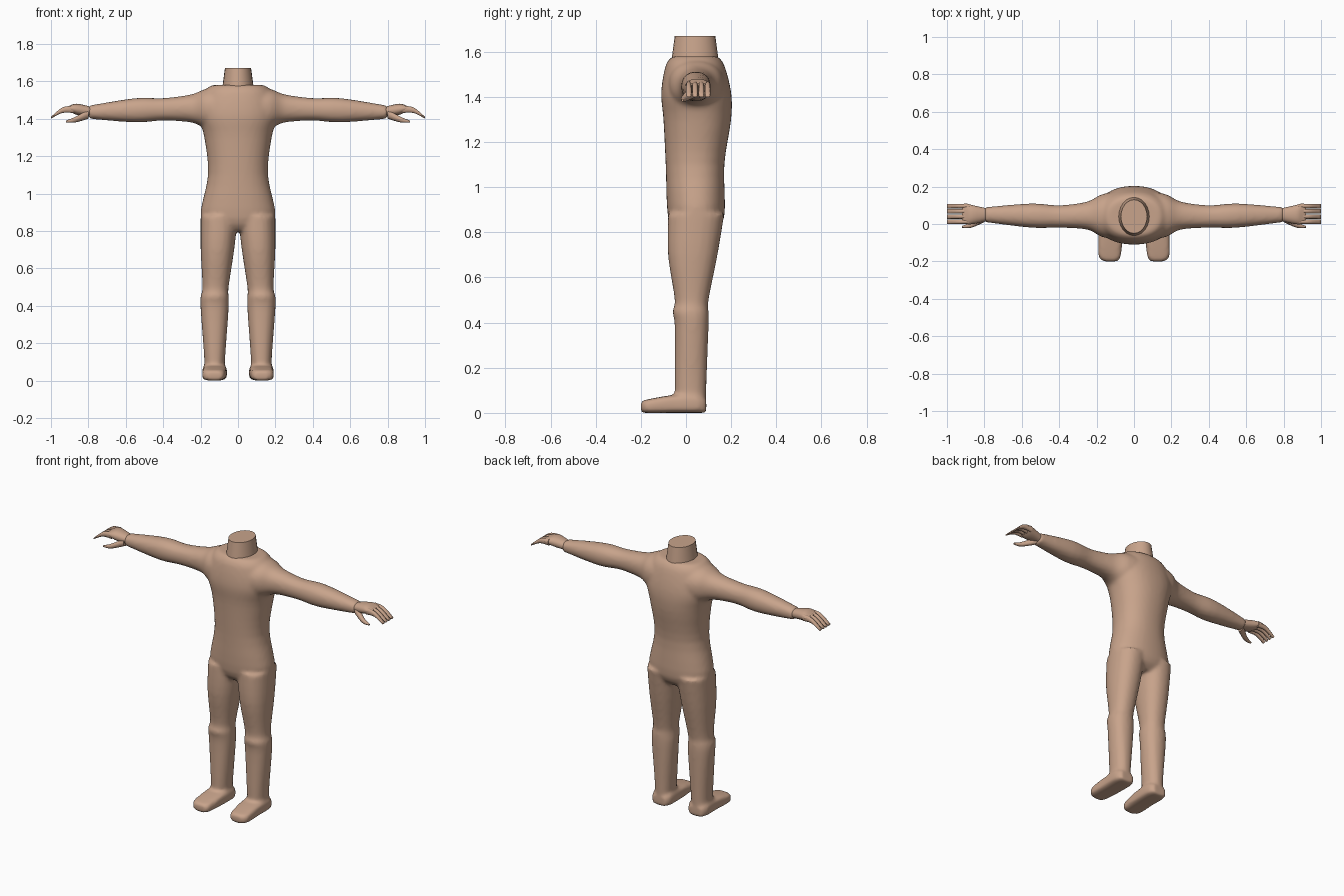
import bpy, bmesh, math

if "Cube" in bpy.data.objects:
    bpy.data.objects.remove(bpy.data.objects["Cube"], do_unlink=True)

skin_color = (.58, .37, .26, 1)
skin = bpy.data.materials.new("skin tan")
skin.use_nodes = True
skin.diffuse_color = skin_color
shader = skin.node_tree.nodes["Principled BSDF"]
shader.inputs["Base Color"].default_value = skin_color


def smooth_rows(rows, steps=4):
    """Round out a short list of sections with a spline through all of them."""
    padded = [rows[0], *rows, rows[-1]]
    result = []
    for before, start, end, after in zip(padded, padded[1:], padded[2:], padded[3:]):
        for step in range(steps):
            t = step / steps
            section = []
            for p, q, r, s in zip(before, start, end, after):
                slope_in, slope_out = (r - p) / 2, (s - q) / 2
                bend = 3 * (r - q) - 2 * slope_in - slope_out
                twist = slope_in + slope_out - 2 * (r - q)
                section.append(q + t * (slope_in + t * (bend + t * twist)))
            result.append(section)
    result.append(rows[-1])
    return result


def signed_power(value, power):
    return math.copysign(abs(value) ** power, value)


def loft(bm, axis, rows, side=1, sides=24, power=.9):
    """Skin rounded sections; a row is position, then low and high on both other axes."""
    rings = []
    for position, a_low, a_high, b_low, b_high in smooth_rows(rows):
        ring = []
        for index in range(sides):
            angle = math.tau * index / sides
            across = signed_power(math.cos(angle), power)
            along = signed_power(math.sin(angle), power)
            a = (a_low + a_high + (a_high - a_low) * across) / 2
            b = (b_low + b_high + (b_high - b_low) * along) / 2
            if axis == "x":
                x, y, z = position, a, b
            elif axis == "y":
                x, y, z = a, position, b
            else:
                x, y, z = a, b, position
            ring.append(bm.verts.new((x * side, y, z)))
        rings.append(ring)
    for lower, upper in zip(rings, rings[1:]):
        for index in range(sides):
            following = (index + 1) % sides
            bm.faces.new((lower[index], lower[following], upper[following], upper[index]))
    bm.faces.new(reversed(rings[0]))
    bm.faces.new(rings[-1])


def finish(bm, name):
    """Turn the lofted shells into a shaded object."""
    bmesh.ops.recalc_face_normals(bm, faces=bm.faces)
    mesh = bpy.data.meshes.new(name)
    bm.to_mesh(mesh)
    bm.free()
    mesh.materials.append(skin)
    obj = bpy.data.objects.new(name, mesh)
    bpy.context.collection.objects.link(obj)
    bpy.ops.object.select_all(action="DESELECT")
    obj.select_set(True)
    bpy.context.view_layer.objects.active = obj
    bpy.ops.object.shade_smooth_by_angle(angle=math.radians(50))
    return obj


# Torso sections from crotch to shoulders: height, half width, front, back
torso = [
    (.8, .1, -.04, .12),
    (.87, .2, -.08, .17),
    (1.1, .16, -.09, .17),
    (1.3, .18, -.1, .2),
    (1.42, .21, -.11, .2),
    (1.54, .18, -.09, .17),
    (1.58, .14, -.06, .14),
]

# Arm sections from chest to wrist
arm = [
    (.06, -.09, .18, 1.34, 1.57),
    (.17, -.07, .16, 1.35, 1.56),
    (.25, -.03, .12, 1.38, 1.53),
    (.4, -.02, .1, 1.39, 1.51),
    (.55, -.02, .11, 1.38, 1.51),
    (.8, .01, .09, 1.4, 1.47),
]

# Leg sections from ankle over the knee to the hip
leg = [
    (.03, .07, .19, -.04, .09),
    (.1, .07, .18, -.05, .09),
    (.38, .05, .2, -.05, .1),
    (.45, .05, .2, -.06, .1),
    (.5, .05, .19, -.05, .1),
    (.7, .02, .2, -.08, .14),
    (.88, 0, .2, -.08, .17),
]

# Foot sections from toe to heel
foot = [
    (-.2, .09, .16, 0, .05),
    (-.17, .07, .19, 0, .06),
    (-.05, .06, .19, 0, .08),
    (.05, .06, .19, 0, .08),
    (.09, .08, .17, 0, .06),
]

# Body: overlapping torso and limbs fused into one continuous skin
bm = bmesh.new()
torso_rows = [(z, -half, half, front, back) for z, half, front, back in torso]
loft(bm, "z", torso_rows, sides=40)
for side in (-1, 1):
    loft(bm, "x", arm, side)
    loft(bm, "z", leg, side)
    loft(bm, "y", foot, side, power=.5)
body = finish(bm, "body")
fuse = body.modifiers.new("fuse", "REMESH")
fuse.mode = "VOXEL"
fuse.voxel_size = .011
fuse.use_smooth_shade = True
soften = body.modifiers.new("soften", "SMOOTH")
soften.iterations = 6

# Neck stump with a flat top
bm = bmesh.new()
loft(bm, "z", [(1.52, -.09, .09, -.07, .15), (1.67, -.07, .07, -.05, .13)], power=1)
finish(bm, "neck")

# Hand sections: palm, one curled finger and the thumb
palm = [
    (.77, .02, .08, 1.41, 1.46),
    (.86, 0, .1, 1.42, 1.48),
    (.9, 0, .11, 1.44, 1.47),
    (.92, .01, .1, 1.45, 1.46),
]
finger = [(.88, 1.43, 1.47), (.94, 1.43, 1.46), (1, 1.4, 1.41)]
thumb = [
    (.8, .01, .06, 1.4, 1.45),
    (.87, -.02, .01, 1.38, 1.41),
    (.92, -.02, -.01, 1.38, 1.39),
]
finger_radius = .012
finger_spacing = .028

for side, label in ((1, "left"), (-1, "right")):
    bm = bmesh.new()
    loft(bm, "x", palm, side)
    loft(bm, "x", thumb, side, sides=12)
    for number in range(4):
        front = number * finger_spacing
        back = front + finger_radius * 2
        finger_rows = [(x, front, back, low, high) for x, low, high in finger]
        loft(bm, "x", finger_rows, side, sides=10)
    finish(bm, label + "_hand")
